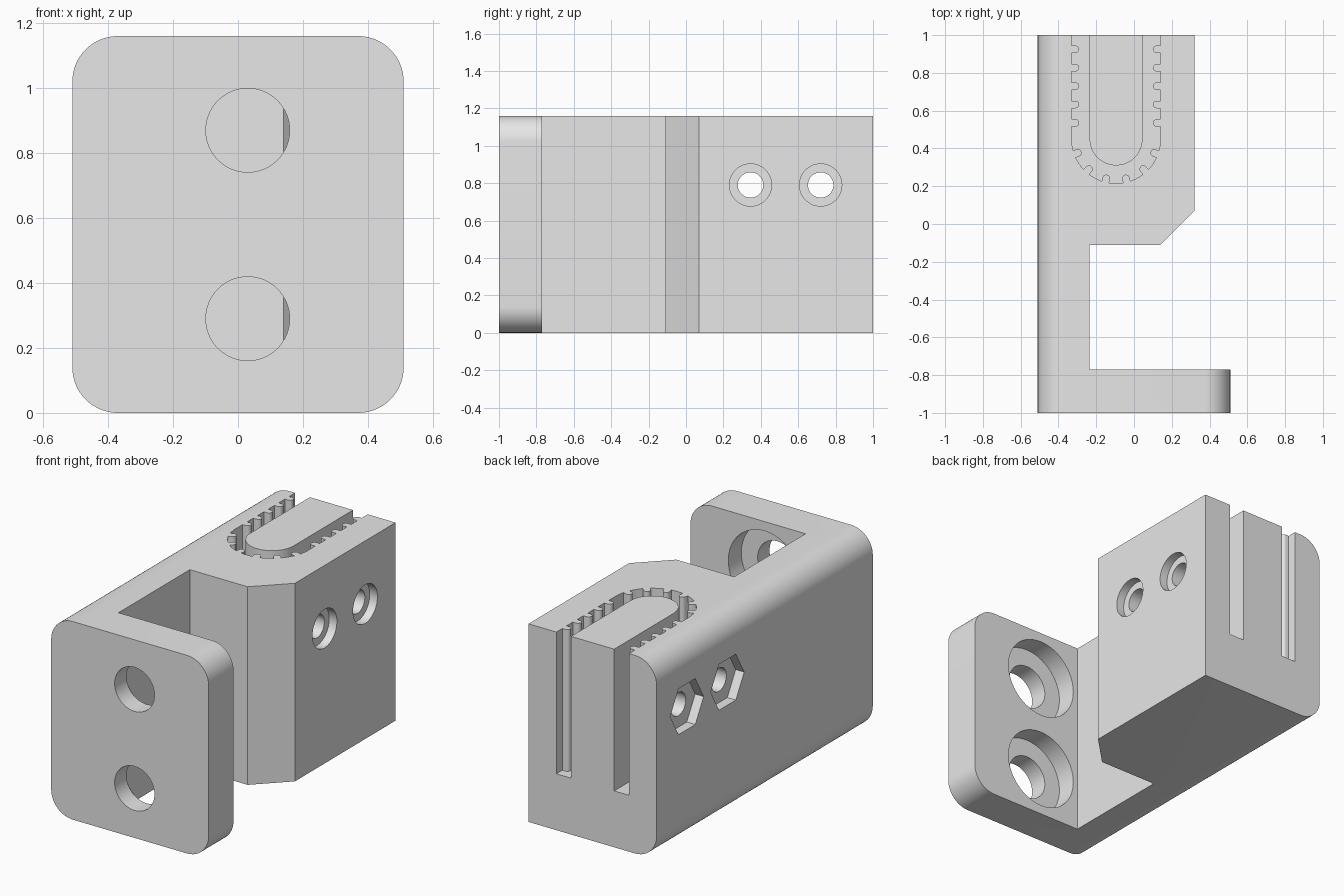
import bpy, bmesh, math
from mathutils import Vector, Matrix

if "Cube" in bpy.data.objects:
    bpy.data.objects.remove(bpy.data.objects["Cube"])

HEIGHT = 1.16


def make_object(name, bm):
    bmesh.ops.recalc_face_normals(bm, faces=bm.faces)
    mesh = bpy.data.meshes.new(name)
    bm.to_mesh(mesh)
    bm.free()
    obj = bpy.data.objects.new(name, mesh)
    bpy.context.collection.objects.link(obj)
    return obj


def extruded(points, z0, z1):
    """Closed xy outline extruded from z0 to z1."""
    bm = bmesh.new()
    face = bm.faces.new([bm.verts.new((x, y, z0)) for x, y in points])
    new = bmesh.ops.extrude_face_region(bm, geom=[face])["geom"]
    bmesh.ops.translate(bm, vec=(0, 0, z1 - z0),
                        verts=[v for v in new if isinstance(v, bmesh.types.BMVert)])
    return bm


def rod(name, radius, axis, start, end, u, z, sides=48):
    """Prism along x or y from start to end; u is the other plan coordinate."""
    bm = bmesh.new()
    bmesh.ops.create_cone(bm, cap_ends=True, segments=sides, radius1=radius,
                          radius2=radius, depth=end - start)
    mid = (start + end) / 2
    if axis == "x":
        # turned so that a hexagon has corners pointing along y
        m = Matrix.Translation((mid, u, z)) @ Matrix.Rotation(math.pi / 2, 4, "Y")
        if sides == 6:
            m = m @ Matrix.Rotation(math.pi / 2, 4, "Z")
            if abs(max((m @ v.co).y - u for v in bm.verts) - radius) > 1e-4:
                m = m @ Matrix.Rotation(math.pi / 6, 4, "Z")
    else:
        m = Matrix.Translation((u, mid, z)) @ Matrix.Rotation(math.pi / 2, 4, "X")
    bmesh.ops.transform(bm, matrix=m, verts=bm.verts)
    return make_object(name, bm)


def cut(target, cutter):
    mod = target.modifiers.new("cut", "BOOLEAN")
    mod.operation = "DIFFERENCE"
    mod.solver = "EXACT"
    mod.object = cutter
    bpy.context.view_layer.objects.active = target
    bpy.ops.object.modifier_apply(modifier=mod.name)
    bpy.data.objects.remove(cutter, do_unlink=True)


# Bracket body: plan outline with front plate, web and chamfered clamp block
outline = [(-.51, -1), (.51, -1), (.51, -.77), (-.235, -.77), (-.235, -.11),
           (.14, -.11), (.32, .07), (.32, 1), (-.51, 1)]
bm = extruded(outline, 0, HEIGHT)
rounded = [e for e in bm.edges
           if all(abs(v.co.x) > .5 for v in e.verts)
           and abs(e.verts[0].co.y - e.verts[1].co.y) > .1]
bmesh.ops.bevel(bm, geom=rounded, offset=.14, segments=16, profile=.5,
                affect="EDGES")
bracket = make_object("bracket", bm)

# Toothed belt groove: U-shaped slot whose outer wall carries rounded teeth
CX, CY, R_OUT, R_IN, TOP = -.095, .45, .235, .14, 1.05
HALF = .02


def tooth(base, along, inward):
    pts = [base - along * HALF]
    for i in range(9):
        a = math.pi * i / 8
        pts.append(base + inward * HALF + HALF * (-math.cos(a) * along + math.sin(a) * inward))
    return pts + [base + along * HALF]


tooth_heights = [.925 - .0975 * i for i in range(5)]
tooth_angles = [200, 228, 256, 284, 312, 340]
path = [Vector((CX - R_OUT, TOP))]
for y in tooth_heights:
    path += tooth(Vector((CX - R_OUT, y)), Vector((0, -1)), Vector((1, 0)))
for deg in range(180, 361, 4):
    a = math.radians(deg)
    out = Vector((math.cos(a), math.sin(a)))
    if deg in tooth_angles:
        path += tooth(Vector((CX, CY)) + out * R_OUT, Vector((-out.y, out.x)), -out)
    elif min(abs(deg - t) for t in tooth_angles) > 5.5:
        path.append(Vector((CX, CY)) + out * R_OUT)
for y in reversed(tooth_heights):
    path += tooth(Vector((CX + R_OUT, y)), Vector((0, 1)), Vector((-1, 0)))
path += [Vector((CX + R_OUT, TOP)), Vector((CX + R_IN, TOP))]
for deg in range(360, 179, -6):
    a = math.radians(deg)
    path.append(Vector((CX + R_IN * math.cos(a), CY + R_IN * math.sin(a))))
path.append(Vector((CX - R_IN, TOP)))
cut(bracket, make_object("belt_groove", extruded(path, .33, HEIGHT + .1)))

# Clamp bolt holes with round recess on the right and nut pocket on the left
for y in (.345, .72):
    cut(bracket, rod("bolt_hole", .068, "x", -.6, .5, y, .79))
    cut(bracket, rod("bolt_recess", .113, "x", .27, .5, y, .79))
    cut(bracket, rod("nut_pocket", .155, "x", -.6, -.455, y, .79, sides=6))

# Mounting holes in the front plate, recessed from behind
for z in (.29, .87):
    cut(bracket, rod("mount_hole", .129, "y", -1.1, -.6, .03, z, 64))
    cut(bracket, rod("mount_recess", .235, "y", -.89, -.6, .03, z, 64))

# Plain grey finish
grey = bpy.data.materials.new("light_grey")
grey.diffuse_color = (.8, .8, .8, 1)
grey.use_nodes = True
grey.node_tree.nodes["Principled BSDF"].inputs["Base Color"].default_value = grey.diffuse_color
bracket.data.materials.clear()
bracket.data.materials.append(grey)
bpy.ops.object.select_all(action="DESELECT")
bracket.select_set(True)
bpy.context.view_layer.objects.active = bracket
bpy.ops.object.shade_smooth_by_angle(angle=math.radians(30))
